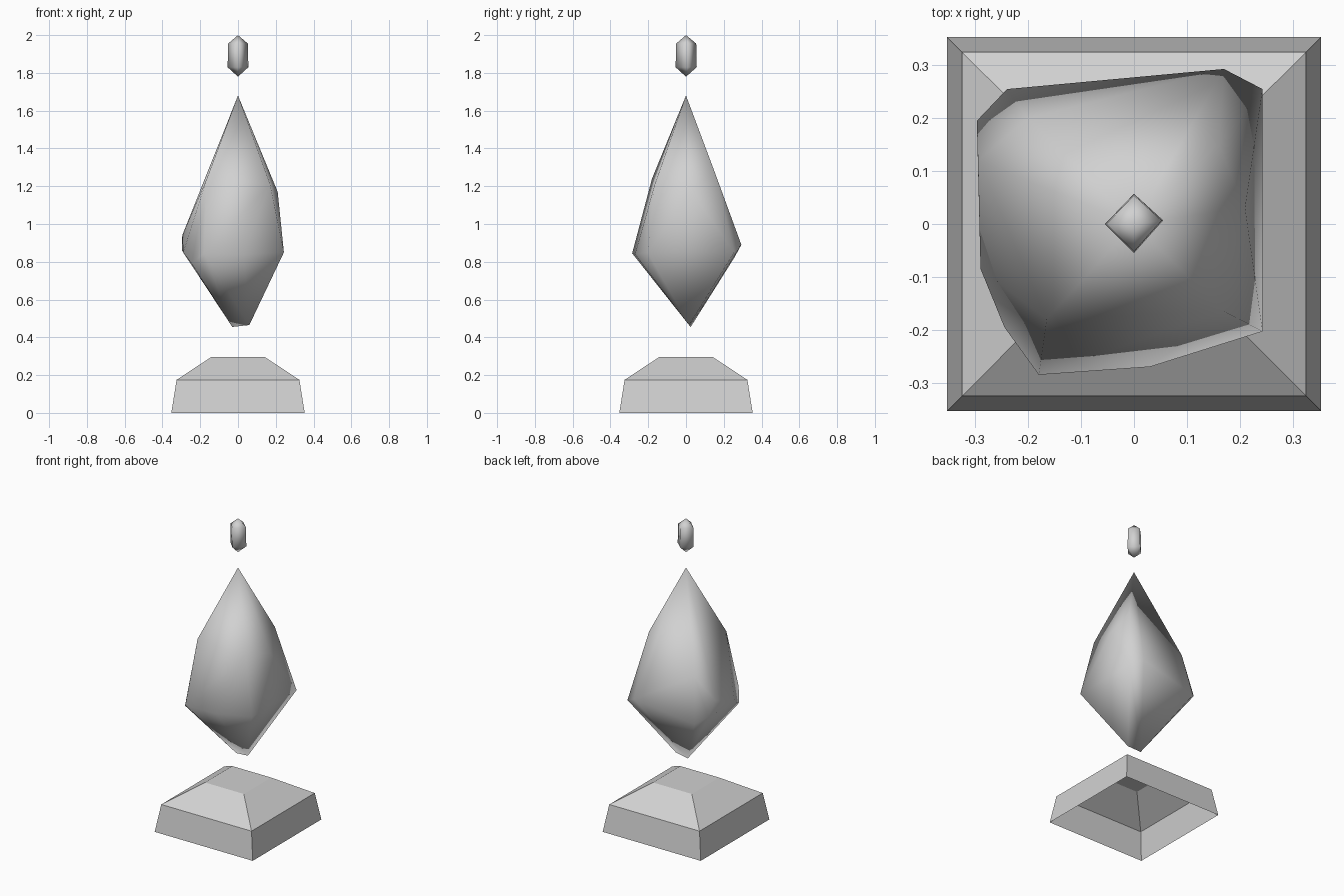
import bpy
import bmesh

cube = bpy.data.objects.get("Cube")
if cube:
    bpy.data.objects.remove(cube, do_unlink=True)

# One stone grey for everything
grey = bpy.data.materials.new("stone_grey")
grey.use_nodes = True
colour = (0.64, 0.64, 0.64, 1)
grey.diffuse_color = colour
grey.node_tree.nodes["Principled BSDF"].inputs["Base Color"].default_value = colour


def finish(name, bm, smooth):
    bmesh.ops.recalc_face_normals(bm, faces=bm.faces[:])
    for face in bm.faces:
        face.smooth = smooth
    mesh = bpy.data.meshes.new(name)
    bm.to_mesh(mesh)
    bm.free()
    mesh.materials.append(grey)
    obj = bpy.data.objects.new(name, mesh)
    bpy.context.collection.objects.link(obj)
    return obj


def gem(name, points):
    """Faceted stone wrapped around its corner points, softly shaded."""
    bm = bmesh.new()
    verts = [bm.verts.new(p) for p in points]
    result = bmesh.ops.convex_hull(bm, input=verts)
    spare = {v for v in result["geom_interior"] + result["geom_unused"]
             if isinstance(v, bmesh.types.BMVert) and v.is_valid}
    bmesh.ops.delete(bm, geom=list(spare), context="VERTS")
    return finish(name, bm, True)


def plinth(name, profile):
    """Square stepped block from (half width, height) pairs, open underneath."""
    bm = bmesh.new()
    rings = [[bm.verts.new((sx * w, sy * w, z))
              for sx, sy in ((-1, -1), (1, -1), (1, 1), (-1, 1))]
             for w, z in profile]
    for low, high in zip(rings, rings[1:]):
        for i in range(4):
            j = (i + 1) % 4
            bm.faces.new((low[i], low[j], high[j], high[i]))
    bm.faces.new(rings[-1])
    return finish(name, bm, False)


# Base with sloping sides and a small flat top
plinth("base", [(0.353, 0), (0.325, 0.175), (0.14, 0.297)])

# Large floating crystal: tip, shoulder, widest belt, blunt foot
tip = [(0, 0, 1.68)]
shoulder = [(-0.165, -0.18, 1.24), (0.17, -0.165, 1.21), (0.21, 0.03, 1.17),
            (0.16, 0.15, 1.28), (-0.2, 0.2, 1.1)]
belt = [(-0.18, -0.285, 0.845), (0.03, -0.27, 0.84), (0.243, -0.203, 0.85),
        (0.243, 0.255, 0.85), (0.17, 0.293, 0.89), (-0.24, 0.255, 0.82),
        (-0.297, 0.195, 0.86), (-0.295, 0.12, 0.94), (-0.29, -0.085, 0.85),
        (-0.245, -0.195, 0.79)]
foot = [(-0.03, 0.025, 0.455), (0.06, 0.016, 0.465)]
gem("large_crystal", tip + shoulder + belt + foot)

# Small crystal hovering above: four-sided bar with pointed ends
corners = [(-0.055, 0), (0, -0.055), (0.055, 0.007), (0, 0.057)]
bar = [(x * s, y * s, z) for z, s in ((1.83, 1), (1.955, 0.95)) for x, y in corners]
gem("small_crystal", [(0, 0, 1.78)] + bar + [(0, 0, 2)])
